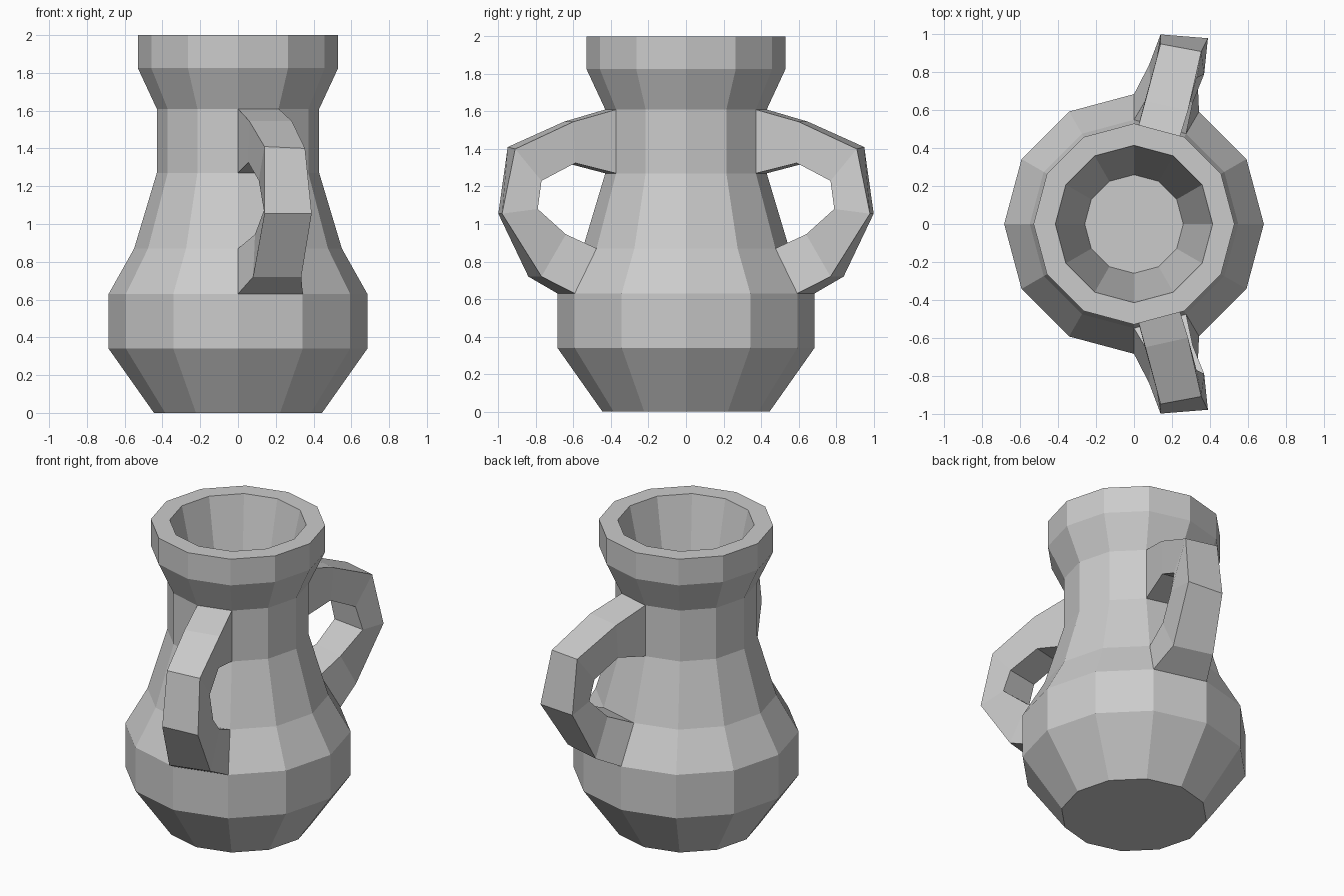
import bpy, bmesh
from math import cos, sin, pi

if "Cube" in bpy.data.objects:
    bpy.data.objects.remove(bpy.data.objects["Cube"])

SIDES = 12


def make_object(name, bm):
    bmesh.ops.recalc_face_normals(bm, faces=bm.faces[:])
    mesh = bpy.data.meshes.new(name)
    bm.to_mesh(mesh)
    bm.free()
    obj = bpy.data.objects.new(name, mesh)
    bpy.context.collection.objects.link(obj)
    return obj


def loft(bm, rings):
    """Join successive closed rings of points with quads."""
    rows = [[bm.verts.new(p) for p in ring] for ring in rings]
    for a, b in zip(rows, rows[1:]):
        n = len(a)
        for i in range(n):
            j = (i + 1) % n
            bm.faces.new((a[i], a[j], b[j], b[i]))
    return rows


# Vase body: outside, rim and tapering hollow as (radius, height)
profile = [(0.445, 0), (0.685, 0.34), (0.685, 0.63), (0.55, 0.87),
           (0.43, 1.27), (0.43, 1.61), (0.53, 1.825), (0.53, 2.0),
           (0.415, 2.0), (0.26, 1.3)]
bm = bmesh.new()
rows = loft(bm, [[(r * cos(2 * pi * i / SIDES), r * sin(2 * pi * i / SIDES), z)
                  for i in range(SIDES)] for r, z in profile])
bm.faces.new(rows[0])
bm.faces.new(rows[-1])
make_object("vase_body", bm)

# Handle sections, neck to belly: outer left, outer right, inner right, inner left
sections = [
    [(0, .43, 1.61), (.215, .372, 1.61), (.215, .372, 1.27), (0, .43, 1.27)],
    [(.06, .65, 1.545), (.285, .60, 1.545), (.27, .59, 1.325), (.055, .64, 1.325)],
    [(.14, .95, 1.41), (.355, .91, 1.40), (.33, .77, 1.23), (.11, .81, 1.23)],
    [(.14, 1.0, 1.055), (.39, .98, 1.055), (.37, .79, 1.08), (.14, .82, 1.08)],
    [(.08, .84, .72), (.335, .77, .72), (.31, .64, .945), (.09, .70, .945)],
    [(0, .685, .63), (.343, .593, .63), (.275, .476, .87), (0, .55, .87)],
]

# Back and front handles, mirrored across y
for name, side in (("back_handle", 1), ("front_handle", -1)):
    bm = bmesh.new()
    rows = loft(bm, [[(x, side * y, z) for x, y, z in s] for s in sections])
    bm.faces.new(rows[0])
    bm.faces.new(rows[-1])
    make_object(name, bm)
